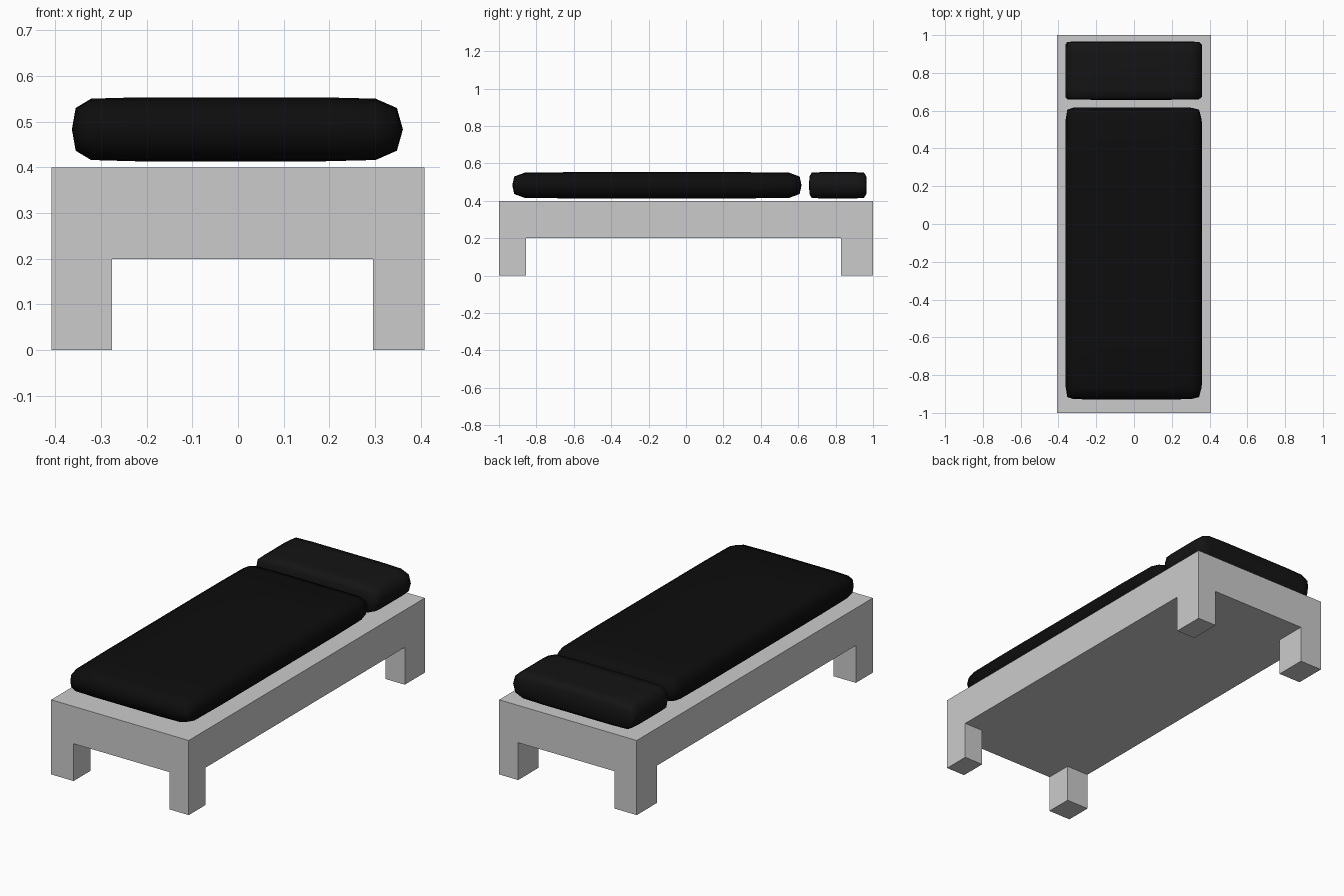
import bpy, bmesh
from mathutils import Vector

if "Cube" in bpy.data.objects:
    bpy.data.objects.remove(bpy.data.objects["Cube"])


def cut_box(lo, hi, cuts):
    """Box between two corners, sliced by extra loops on each axis."""
    bm = bmesh.new()
    bmesh.ops.create_cube(bm, size=1)
    lo, hi = Vector(lo), Vector(hi)
    for v in bm.verts:
        v.co = (lo + hi) / 2 + v.co * (hi - lo)
    for axis, values in enumerate(cuts):
        for value in values:
            co, no = Vector(), Vector()
            co[axis], no[axis] = value, 1
            bmesh.ops.bisect_plane(bm, geom=bm.verts[:] + bm.edges[:] + bm.faces[:],
                                   plane_co=co, plane_no=no)
    return bm


def to_object(name, bm):
    bmesh.ops.recalc_face_normals(bm, faces=bm.faces)
    mesh = bpy.data.meshes.new(name)
    bm.to_mesh(mesh)
    bm.free()
    obj = bpy.data.objects.new(name, mesh)
    bpy.context.collection.objects.link(obj)
    return obj


def cushion(name, y0, y1, y_cuts, shade):
    """Soft pad: box with support loops under one subdivision level."""
    bm = cut_box((-0.366, y0, 0.413), (0.365, y1, 0.553), ((-0.30, 0.26), y_cuts))
    for f in bm.faces:
        f.smooth = True
    obj = to_object(name, bm)
    sub = obj.modifiers.new("Soften", 'SUBSURF')
    sub.levels = sub.render_levels = 1
    mat = bpy.data.materials.new(name + "_fabric")
    mat.diffuse_color = (shade, shade, shade, 1)
    mat.use_nodes = True
    mat.node_tree.nodes["Principled BSDF"].inputs["Base Color"].default_value = mat.diffuse_color
    obj.data.materials.append(mat)


# Bed frame: slab with the four corner legs extruded down
X_IN, Y_IN = (-0.275, 0.295), (-0.856, 0.83)
bm = cut_box((-0.408, -1, 0.2), (0.408, 1, 0.4), (X_IN, Y_IN))
corners = []
for f in bm.faces:
    c = f.calc_center_median()
    if c.z < 0.201 and not X_IN[0] < c.x < X_IN[1] and not Y_IN[0] < c.y < Y_IN[1]:
        corners.append(f)
for f in corners:
    new = bmesh.ops.extrude_face_region(bm, geom=[f])["geom"]
    for v in new:
        if isinstance(v, bmesh.types.BMVert):
            v.co.z = 0
    bmesh.ops.delete(bm, geom=[f], context='FACES_ONLY') if f.is_valid else None
bmesh.ops.dissolve_limit(bm, angle_limit=0.01, verts=bm.verts, edges=bm.edges)
to_object("bed_frame", bm)

# Mattress and pillow
cushion("mattress", -0.932, 0.621, (-0.852, 0.541), 0.004)
cushion("pillow", 0.657, 0.967, (0.675, 0.949), 0.007)
